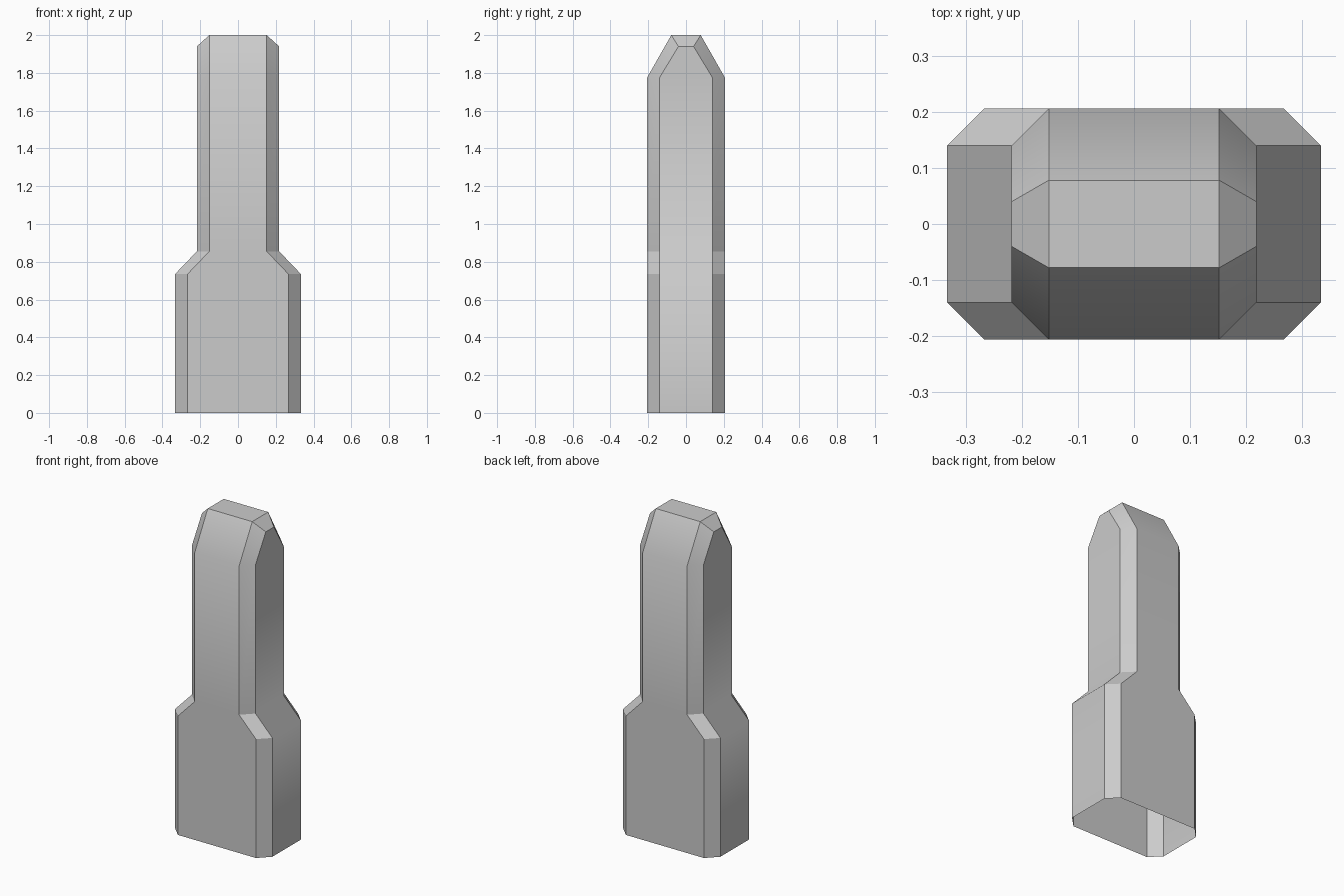
import bpy
import bmesh

cube = bpy.data.objects.get("Cube")
if cube:
    bpy.data.objects.remove(cube, do_unlink=True)

# One flat grey material
grey = bpy.data.materials.new("light grey")
grey.use_nodes = True
colour = (0.6, 0.6, 0.6, 1.0)
grey.diffuse_color = colour
grey.node_tree.nodes["Principled BSDF"].inputs["Base Color"].default_value = colour


def chamfered_ring(bm, hx, ix, hy, iy, z_face, z_side):
    """Rectangle with cut corners; front/back points at z_face, side points at z_side."""
    points = [(ix, -hy, z_face), (hx, -iy, z_side), (hx, iy, z_side), (ix, hy, z_face)]
    points += [(-x, -y, z) for x, y, z in points]
    return [bm.verts.new(p) for p in points]


# Cross-sections: half width, inner width, half depth, inner depth, heights
sections = [
    (0.333, 0.267, 0.206, 0.14, 0, 0),
    (0.333, 0.267, 0.206, 0.14, 0.735, 0.735),
    (0.218, 0.152, 0.206, 0.14, 0.855, 0.855),
    (0.218, 0.152, 0.206, 0.14, 1.775, 1.775),
    (0.218, 0.152, 0.078, 0.04, 2, 1.94),
]
bm = bmesh.new()
rings = [chamfered_ring(bm, *s) for s in sections]

# Walls, with crisp chamfer lines and an open base
for low, high in zip(rings, rings[1:]):
    for k in range(8):
        n = (k + 1) % 8
        bm.faces.new((low[k], low[n], high[n], high[k]))
        bm.edges.get((low[k], high[k])).smooth = False

# Crisp chamfer corners at the shoulder
for ring in rings[1:3]:
    for k in range(0, 8, 2):
        bm.edges.get((ring[k], ring[k + 1])).smooth = False

# Flat tip with a bevel at each end
tip = rings[-1]
for ids in ((0, 3, 4, 7), (0, 1, 2, 3), (4, 5, 6, 7)):
    cap = bm.faces.new([tip[i] for i in ids])
    for edge in cap.edges:
        edge.smooth = False

for face in bm.faces:
    face.smooth = True
# Outward orientation of the tip bevels and walls
bmesh.ops.recalc_face_normals(bm, faces=bm.faces[:])

mesh = bpy.data.meshes.new("shouldered_peg")
bm.to_mesh(mesh)
bm.free()
mesh.materials.append(grey)
peg = bpy.data.objects.new("shouldered_peg", mesh)
bpy.context.collection.objects.link(peg)
